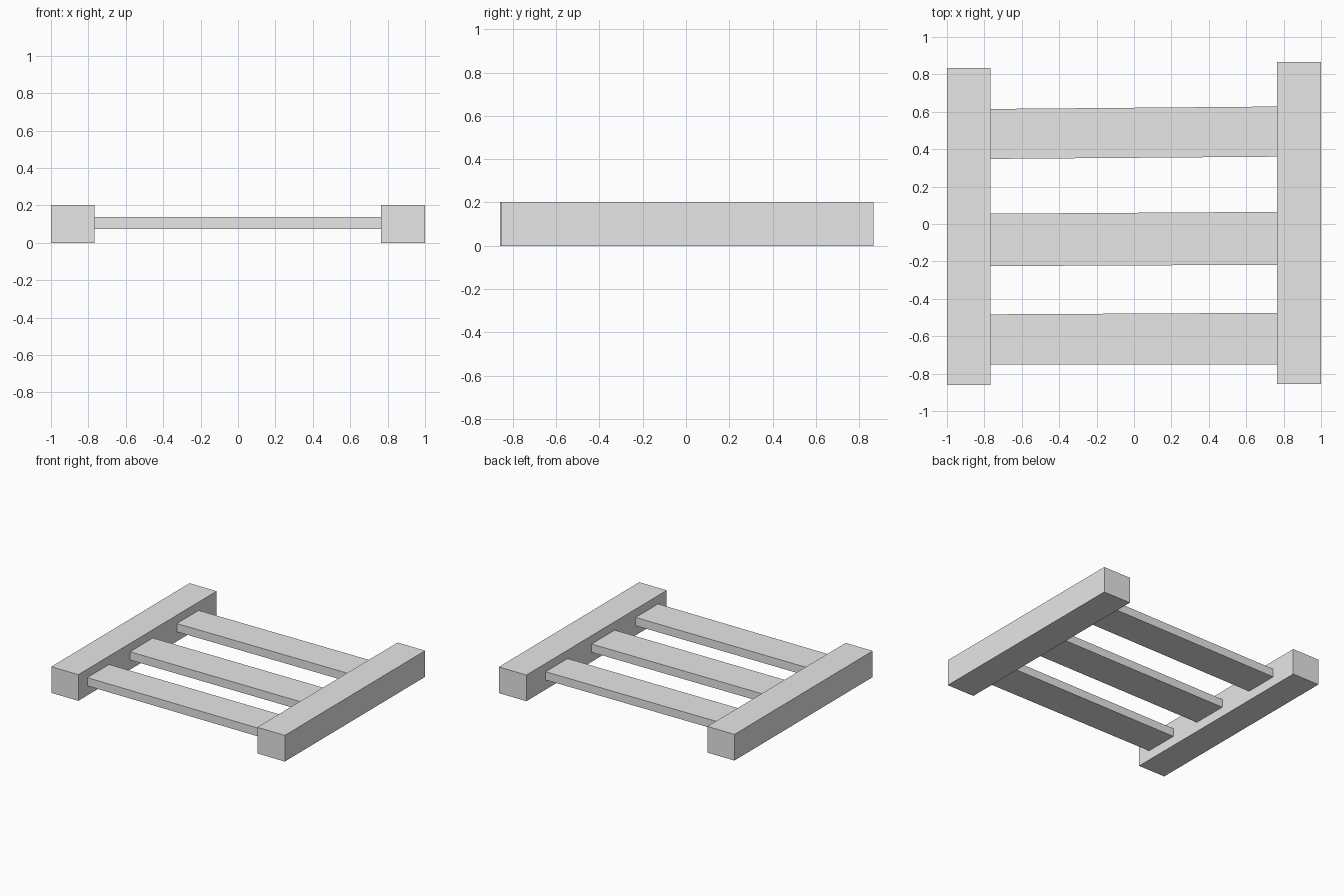
import bpy
import bmesh

if "Cube" in bpy.data.objects:
    bpy.data.objects.remove(bpy.data.objects["Cube"])

grey = bpy.data.materials.new("plain_grey")
grey.diffuse_color = (0.8, 0.8, 0.8, 1.0)
grey.use_nodes = True
grey.node_tree.nodes["Principled BSDF"].inputs["Base Color"].default_value = grey.diffuse_color


def plank(name, x0, x1, left, right, z0, z1):
    """Box whose front/back edges may differ between the left and right end."""
    bm = bmesh.new()
    outline = [(x0, left[0]), (x1, right[0]), (x1, right[1]), (x0, left[1])]
    face = bm.faces.new([bm.verts.new((x, y, z0)) for x, y in outline])
    top = bmesh.ops.extrude_face_region(bm, geom=[face])["geom"]
    bmesh.ops.translate(bm, vec=(0, 0, z1 - z0),
                        verts=[v for v in top if isinstance(v, bmesh.types.BMVert)])
    bmesh.ops.recalc_face_normals(bm, faces=bm.faces)
    mesh = bpy.data.meshes.new(name)
    bm.to_mesh(mesh)
    bm.free()
    mesh.materials.append(grey)
    bpy.context.collection.objects.link(bpy.data.objects.new(name, mesh))


# Side rails, slightly different in length
plank("left_rail", -1.0, -0.768, (-0.86, 0.835), (-0.86, 0.835), 0, 0.203)
plank("right_rail", 0.764, 1.0, (-0.855, 0.865), (-0.855, 0.865), 0, 0.203)

# Cross slats, slightly skewed between the rails
slats = {
    "front_slat": ((-0.75, -0.483), (-0.75, -0.475)),
    "middle_slat": ((-0.225, 0.055), (-0.218, 0.065)),
    "back_slat": ((0.348, 0.615), (0.36, 0.628)),
}
for name, (left, right) in slats.items():
    plank(name, -0.768, 0.764, left, right, 0.074, 0.138)
